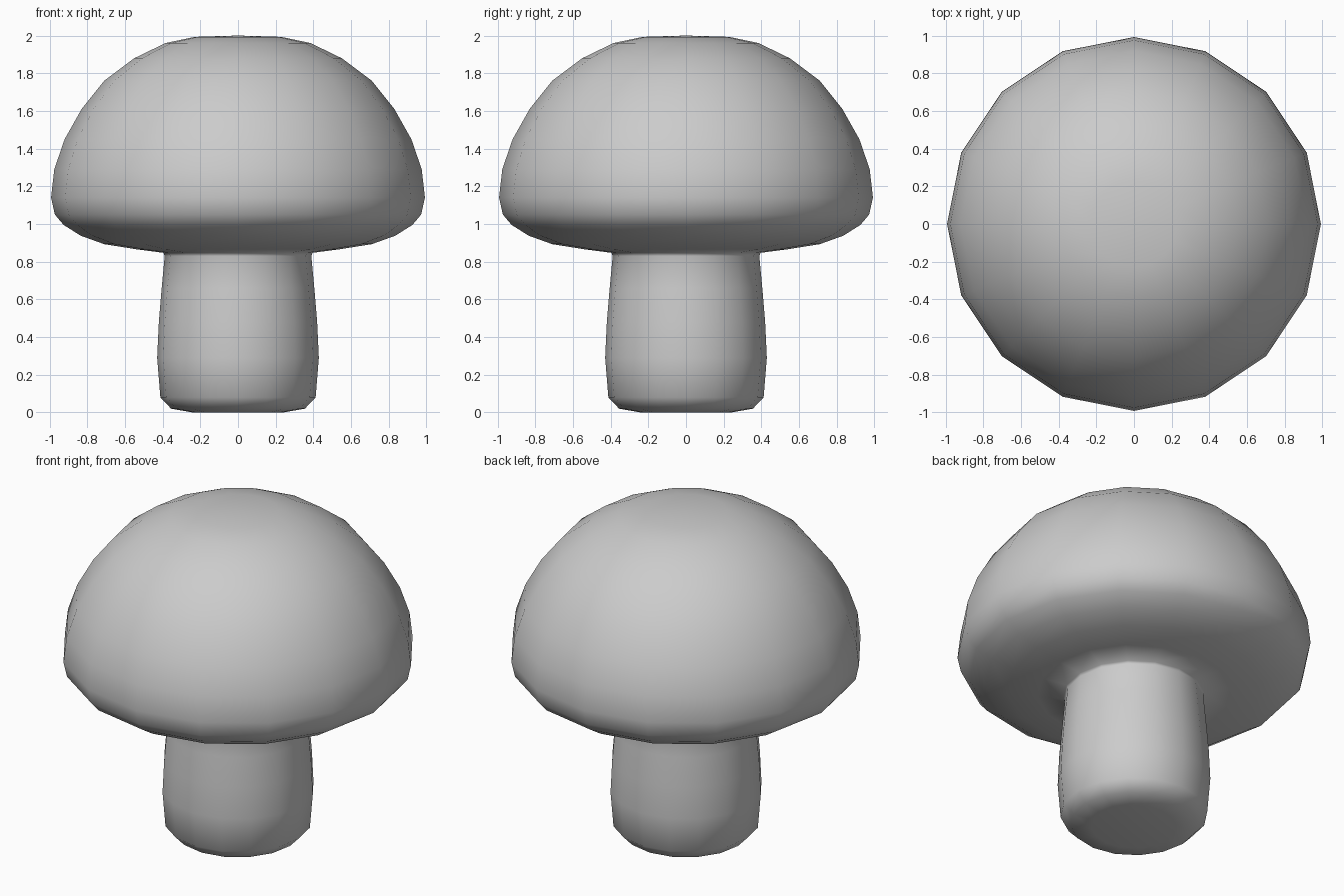
import bpy, bmesh
from math import cos, sin, tau

if "Cube" in bpy.data.objects:
    bpy.data.objects.remove(bpy.data.objects["Cube"])

SIDES = 16

# Half outline (radius, height) from the base up the stem, under the cap and over the dome
profile = [
    (0.24, 0.0), (0.355, 0.02), (0.412, 0.08), (0.429, 0.29), (0.42, 0.48),
    (0.405, 0.66), (0.389, 0.83), (0.395, 0.847), (0.54, 0.866), (0.71, 0.893),
    (0.835, 0.938), (0.925, 0.995), (0.972, 1.05), (0.992, 1.14), (0.975, 1.29),
    (0.92, 1.45), (0.83, 1.61), (0.71, 1.76), (0.55, 1.88), (0.385, 1.96),
    (0.23, 1.993),
]

# Mushroom: stem and cap are one continuous lathed skin
bm = bmesh.new()
rings = [[bm.verts.new((r * cos(tau * i / SIDES), r * sin(tau * i / SIDES), z))
          for i in range(SIDES)] for r, z in profile]
for low, high in zip(rings, rings[1:]):
    for i in range(SIDES):
        j = (i + 1) % SIDES
        bm.faces.new((low[i], low[j], high[j], high[i]))

# Close the base and the crown with fans
for ring, z in ((rings[0], 0.0), (rings[-1], 2.0)):
    centre = bm.verts.new((0, 0, z))
    for i in range(SIDES):
        bm.faces.new((ring[i], ring[(i + 1) % SIDES], centre))

bmesh.ops.recalc_face_normals(bm, faces=bm.faces)
for face in bm.faces:
    face.smooth = True
mesh = bpy.data.meshes.new("mushroom")
bm.to_mesh(mesh)
bm.free()
bpy.context.collection.objects.link(bpy.data.objects.new("mushroom", mesh))
